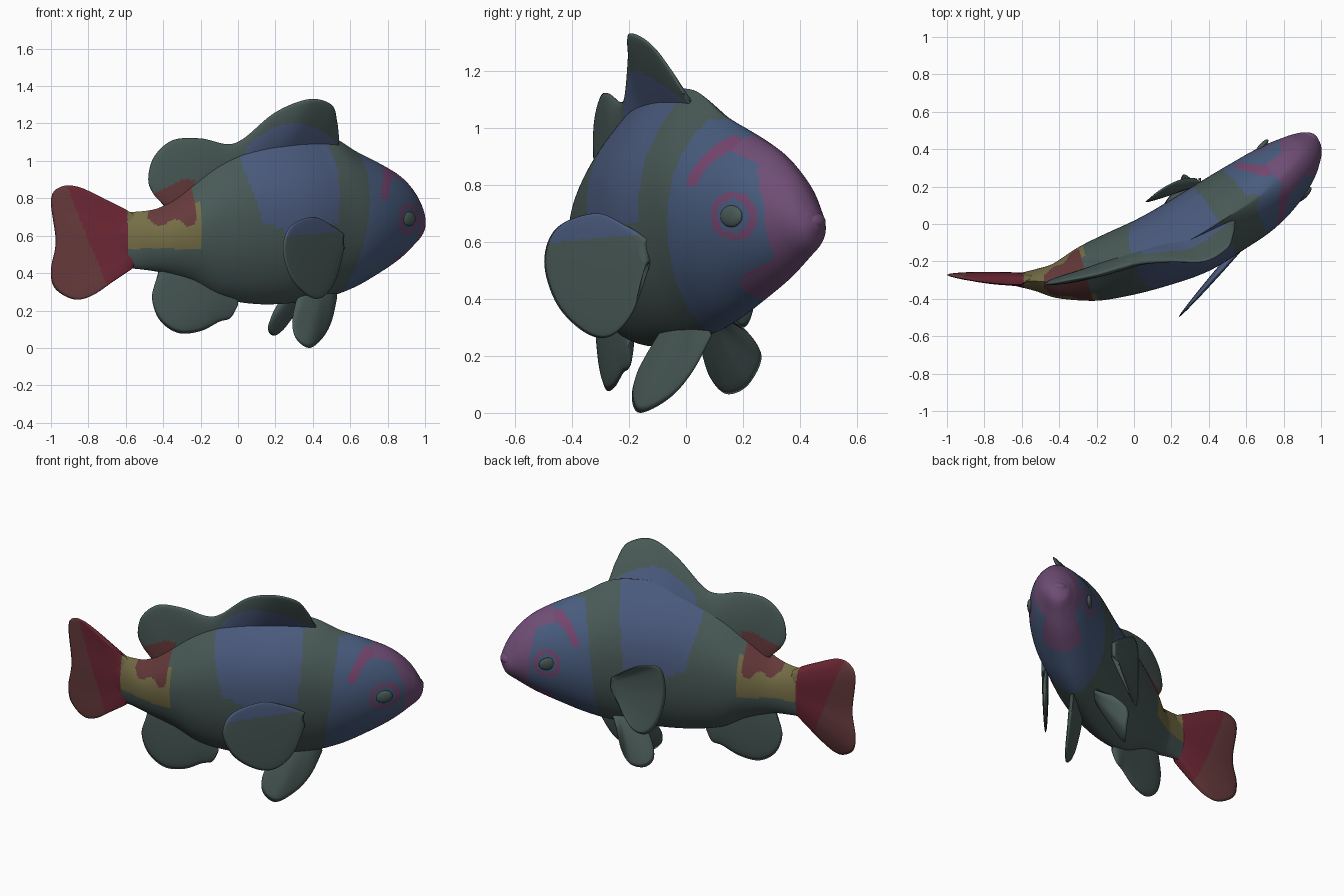
import bpy, bmesh, math
from mathutils import Vector

cube = bpy.data.objects.get("Cube")
if cube:
    bpy.data.objects.remove(cube, do_unlink=True)

# Palette
PALETTE = {
    "dark_green": (.066, .102, .095),
    "slate_blue": (.07, .104, .208),
    "head_blue": (.065, .107, .208),
    "purple": (.16, .075, .18),
    "magenta": (.175, .06, .155),
    "maroon": (.13, .041, .043),
    "crimson": (.15, .02, .034),
    "olive_yellow": (.18, .155, .062),
}
NAMES = list(PALETTE)
MATERIALS = []
for name, rgb in PALETTE.items():
    mat = bpy.data.materials.new(name)
    mat.use_nodes = True
    mat.diffuse_color = (*rgb, 1)
    shader = mat.node_tree.nodes["Principled BSDF"]
    shader.inputs["Base Color"].default_value = (*rgb, 1)
    shader.inputs["Roughness"].default_value = .8
    MATERIALS.append(mat)


def spline(points, t):
    """Smooth curve through control points, t from 0 to 1."""
    last = len(points) - 1
    i = min(int(t * last), last - 1)
    f = t * last - i
    p = [Vector(points[max(0, min(last, i + k))]) for k in (-1, 0, 1, 2)]
    a = (p[2] - p[0]) / 2
    b = (p[3] - p[1]) / 2
    d = p[2] - p[1]
    return p[1] + f * (a + f * (3 * d - 2 * a - b + f * (a + b - 2 * d)))


def finish(name, bm):
    bmesh.ops.recalc_face_normals(bm, faces=bm.faces)
    mesh = bpy.data.meshes.new(name)
    bm.to_mesh(mesh)
    bm.free()
    for mat in MATERIALS:
        mesh.materials.append(mat)
    mesh.shade_smooth()
    obj = bpy.data.objects.new(name, mesh)
    bpy.context.collection.objects.link(obj)
    return obj


def skin(bm, rings, rule):
    """Join closed rings with quads, coloured by rule(u index, v index, centre)."""
    count = len(rings[0])
    for i in range(len(rings) - 1):
        for j in range(count):
            k = (j + 1) % count
            face = bm.faces.new((rings[i][j], rings[i][k], rings[i + 1][k], rings[i + 1][j]))
            face.material_index = NAMES.index(rule(i, j, face.calc_center_median()))


# Body stations along the bent spine: x, y, top, bottom, half width
STATIONS = [
    (-.64, -.30, .73, .43, .03), (-.52, -.30, .73, .42, .06),
    (-.4, -.30, .76, .40, .10), (-.25, -.265, .88, .35, .15),
    (-.1, -.22, 1.0, .27, .175), (.1, -.15, 1.09, .235, .195),
    (.3, -.06, 1.13, .24, .215), (.48, .05, 1.13, .27, .215),
    (.62, .14, 1.05, .32, .21), (.74, .235, .985, .39, .19),
    (.84, .325, .92, .46, .155), (.91, .40, .83, .53, .11),
    (.95, .45, .73, .58, .065), (.965, .47, .67, .64, .02)]
RINGS, SIDES = 234, 96
EYE_X, EYE_Z = .8, .69


def station(t):
    return spline(STATIONS, t)


def body_point(t, angle):
    x, y, top, bottom, width = station(t)
    ahead, behind = station(min(1, t + .01)), station(max(0, t - .01))
    side = Vector((ahead[1] - behind[1], behind[0] - ahead[0], 0)).normalized()
    c, s = math.cos(angle), math.sin(angle)
    # The back is sharper than the belly, the head rounder than both
    head = min(1, max(0, (x - .4) / .35))
    sharp = .15 + .9 * (1 - head) * max(0, s)
    across = width * c * abs(c) ** sharp + .1 * width * s
    return Vector((x, y, (top + bottom) / 2 + s * (top - bottom) / 2)) + side * across


def body_colour(i, j, centre):
    sx = station((i + .5) / RINGS)[0]
    z = centre.z
    lateral = abs(math.cos(2 * math.pi * (j + .5) / SIDES))
    if sx > .55 + .1 * (z - .4) and z < 1.03:
        # Snout and forehead, jaw lines, eye rings, brow arcs, cheeks
        if sx > .88 - .25 * max(0, z - .72) or (sx > .76 and lateral < .6):
            return "purple"
        if sx > .78 and lateral < .68 and z < .6:
            return "magenta"
        eye = math.hypot((sx - EYE_X) * 1.35, z - EYE_Z)
        arc = math.hypot((sx - EYE_X) * 1.85, z - EYE_Z)
        if lateral > .3 and (.06 < eye < .085 or (.245 < arc < .31 and z > .8 and sx < .8)):
            return "magenta"
        return "head_blue"
    # Saddle band
    slope = max(0, .95 - z) * .22
    if slope < sx < .44 - slope * .3 and z > .63 + .03 * math.sin(20 * sx):
        return "slate_blue"
    # Tail stalk
    if sx < -.59:
        return "crimson"
    if -.48 < sx < -.26 and .65 + .04 * math.cos(25 * (sx + .36)) ** 2 < z < .9:
        return "maroon"
    if sx < -.23 and .53 < z < .78:
        return "olive_yellow"
    return "dark_green"


bm = bmesh.new()
rings = [[bm.verts.new(body_point(i / RINGS, 2 * math.pi * j / SIDES)) for j in range(SIDES)]
         for i in range(RINGS + 1)]
skin(bm, rings, body_colour)
for ring, colour in ((rings[0], "crimson"), (rings[-1], "purple")):
    bm.faces.new(ring).material_index = NAMES.index(colour)
finish("body", bm)


def fin(name, base, edge, thickness, rule, steps=48, rows=14):
    """Lens-section fin spanning from a base line to an outer edge line."""
    mean = lambda pts: sum((Vector(p) for p in pts), Vector()) / len(pts)
    normal = (Vector(base[-1]) - Vector(base[0])).cross(mean(edge) - mean(base)).normalized()
    bm = bmesh.new()
    rings = []
    for i in range(steps + 1):
        u = i / steps
        a, b = spline(base, u), spline(edge, u)
        ring = []
        for k in range(2 * rows):
            v = k / rows if k <= rows else 2 - k / rows
            sign = 1 if k < rows else -1
            bulge = thickness * math.sqrt(max(0, math.sin(math.pi * u))) * (1 - v ** 2) ** .7
            ring.append(bm.verts.new(a.lerp(b, v) + normal * sign * (bulge + .002 * (v < 1))))
        rings.append(ring)
    skin(bm, rings, lambda i, j, c: rule(c))
    bmesh.ops.remove_doubles(bm, verts=bm.verts, dist=.0005)
    finish(name, bm)


def plain(c):
    return "dark_green"


def dorsal_colour(c):
    if -.45 < c.x < -.23 and c.z < .9 + .5 * min(0, c.x + .3):
        return "maroon"
    if .04 < c.x < .53 and c.z < 1.2 - 2 * (c.x - .3) ** 2:
        return "slate_blue"
    return "dark_green"


def tail_colour(c):
    if c.x > -.59:
        return "olive_yellow" if .53 < c.z < .75 else "crimson"
    return "crimson" if c.x > -.7 - .4 * (c.z - .33) else "maroon"


def pectoral_colour(c):
    return "slate_blue" if c.z > .6 + .1 * (c.x - .3) else "dark_green"


# Dorsal fin with two lobes
fin("dorsal_fin",
    [(.54, .04, 1.06), (.25, -.09, 1.04), (-.05, -.2, .93), (-.25, -.265, .79), (-.36, -.29, .71)],
    [(.54, -.01, 1.12), (.53, -.06, 1.21), (.5, -.13, 1.3), (.38, -.2, 1.33), (.2, -.2, 1.26),
     (.03, -.21, 1.12), (-.06, -.23, 1.09), (-.2, -.27, 1.12), (-.35, -.3, 1.11),
     (-.45, -.32, 1.02), (-.48, -.32, .9), (-.45, -.31, .82), (-.39, -.3, .76)],
    .035, dorsal_colour, 120, 24)

# Tail fin, gently curved
tail_edge = [(-.6, .74), (-.7, .79), (-.85, .86), (-.95, .86), (-1, .79), (-.975, .57), (-1, .42),
             (-.98, .32), (-.88, .26), (-.78, .28), (-.66, .36), (-.57, .42)]
fin("tail_fin", [(-.55, -.3, .71), (-.55, -.3, .44)],
    [(x, -.32 + .3 * (x + .6) ** 2, z) for x, z in tail_edge], .035, tail_colour, 100, 36)

# Anal fin
fin("anal_fin", [(0, -.19, .27), (-.2, -.25, .38), (-.42, -.3, .45)],
    [(0, -.2, .23), (-.04, -.2, .16), (-.1, -.22, .14), (-.2, -.25, .09), (-.32, -.28, .08),
     (-.42, -.3, .15), (-.46, -.31, .27), (-.43, -.3, .38)], .03, plain)

# Pelvic fins
fin("right_pelvic_fin", [(.34, -.06, .32), (.52, .07, .34)],
    [(.31, -.1, .25), (.29, -.17, .14), (.31, -.19, .05), (.38, -.16, 0), (.45, -.06, .05),
     (.5, .02, .14), (.53, .09, .27)], .025, plain)
fin("left_pelvic_fin", [(.28, .04, .32), (.42, .14, .33)],
    [(.23, .06, .26), (.18, .07, .17), (.16, .1, .1), (.19, .15, .065), (.24, .22, .1),
     (.27, .265, .2), (.34, .21, .29)], .025, plain)

# Pectoral fins
right_edge = [(.55, .62), (.49, .66), (.4, .7), (.28, .65), (.24, .53), (.28, .38), (.37, .28),
              (.45, .27), (.52, .36), (.55, .5)]
fin("right_pectoral_fin", [(.56, -.13, .61), (.56, -.13, .53)],
    [(x, -.15 - 1.12 * (.55 - x), z) for x, z in right_edge], .018, pectoral_colour, 72, 28)
left_edge = [(.32, .65), (.25, .7), (.16, .74), (.08, .71), (.06, .55), (.09, .38), (.15, .3),
             (.23, .34), (.32, .5)]
fin("left_pectoral_fin", [(.36, .23, .62), (.36, .23, .54)],
    [(x, .245 - 1.9 * (.32 - x) ** 2, z) for x, z in left_edge], .015, plain)


def blob(name, location, size, colour, turn):
    bm = bmesh.new()
    bmesh.ops.create_uvsphere(bm, u_segments=32, v_segments=16, radius=1)
    for face in bm.faces:
        face.material_index = NAMES.index(colour)
    obj = finish(name, bm)
    obj.location, obj.scale, obj.rotation_euler.z = location, size, turn


# Eyes and lips, aligned with the head direction
heading = math.radians(48)
eye_t = min((i / RINGS for i in range(RINGS)), key=lambda t: abs(station(t)[0] - EYE_X))
for name, angle in (("right_eye", 0), ("left_eye", math.pi)):
    blob(name, body_point(eye_t, angle), (.05, .016, .038), "dark_green", heading)
blob("upper_lip", (.93, .43, .67), (.06, .06, .04), "purple", heading)
blob("lower_lip", (.92, .42, .61), (.055, .055, .035), "purple", heading)
